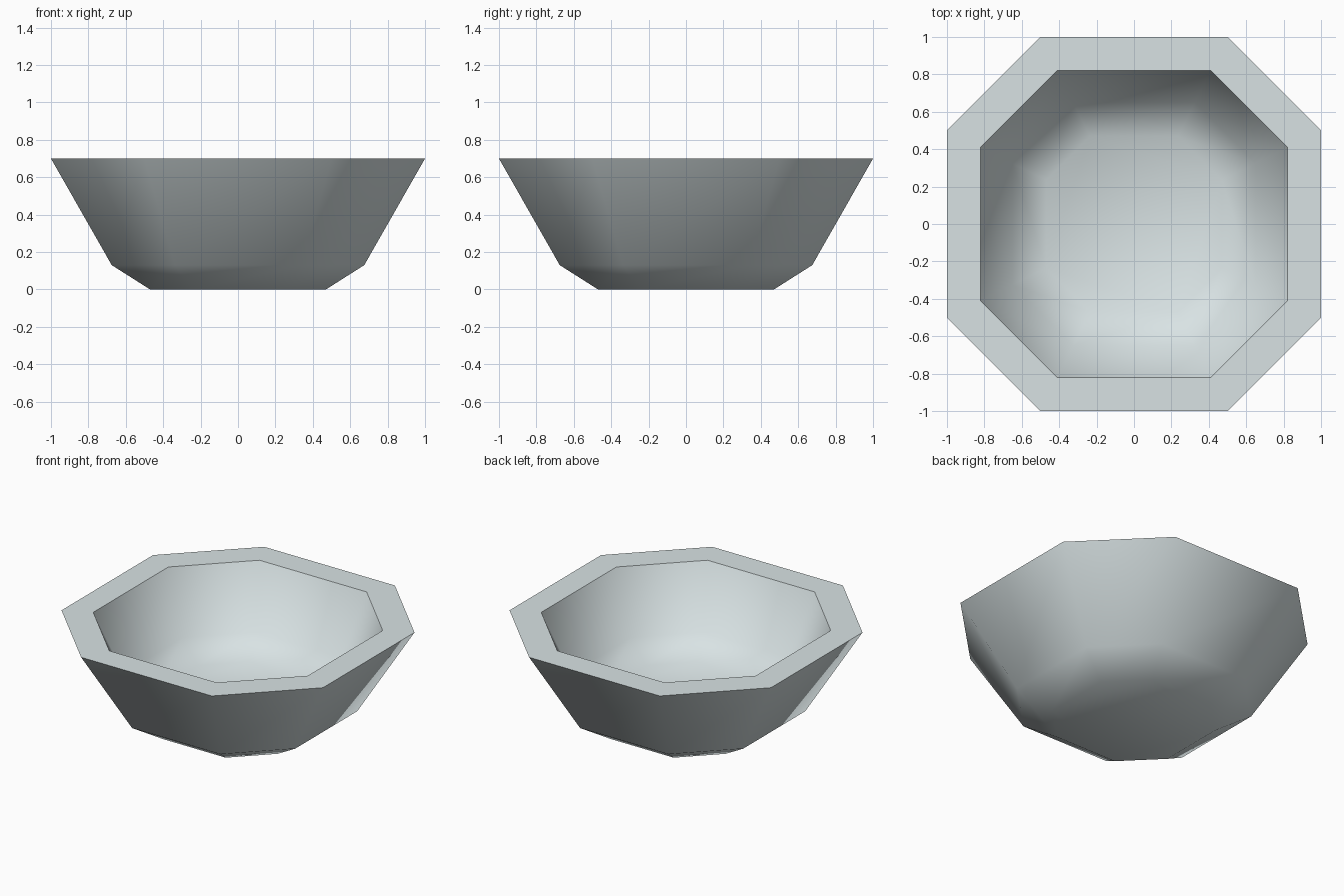
import bpy, bmesh, math

if "Cube" in bpy.data.objects:
    bpy.data.objects.remove(bpy.data.objects["Cube"])

# Octagonal ring: flat half-width r, corners at half of that
def octagon(bm, r, z):
    c = r / 2
    pts = [(r, -c), (r, c), (c, r), (-c, r), (-r, c), (-r, -c), (-c, -r), (c, -r)]
    return [bm.verts.new((x, y, z)) for x, y in pts]

# Bowl profile: outer base, outer bevel, rim, inner bevel, inner floor
profile = [(0.47, 0.0), (0.675, 0.13), (1.0, 0.70),
           (0.82, 0.70), (0.65, 0.29), (0.47, 0.18)]

bm = bmesh.new()
rings = [octagon(bm, r, z) for r, z in profile]
for a, b in zip(rings, rings[1:]):
    for i in range(8):
        j = (i + 1) % 8
        bm.faces.new((a[i], a[j], b[j], b[i]))
bm.faces.new(list(reversed(rings[0])))   # underside
bm.faces.new(rings[-1])                  # inner floor
bmesh.ops.recalc_face_normals(bm, faces=bm.faces[:])

mesh = bpy.data.meshes.new("bowl")
bm.to_mesh(mesh)
bm.free()
bowl = bpy.data.objects.new("bowl", mesh)
bpy.context.collection.objects.link(bowl)

# Pale grey ceramic
mat = bpy.data.materials.new("pale grey")
mat.diffuse_color = (0.69, 0.765, 0.775, 1)
mat.use_nodes = True
mat.node_tree.nodes["Principled BSDF"].inputs["Base Color"].default_value = mat.diffuse_color
mesh.materials.append(mat)

# Smooth body, sharp rim edges
bpy.context.view_layer.objects.active = bowl
bowl.select_set(True)
bpy.ops.object.shade_smooth_by_angle(angle=math.radians(52))
